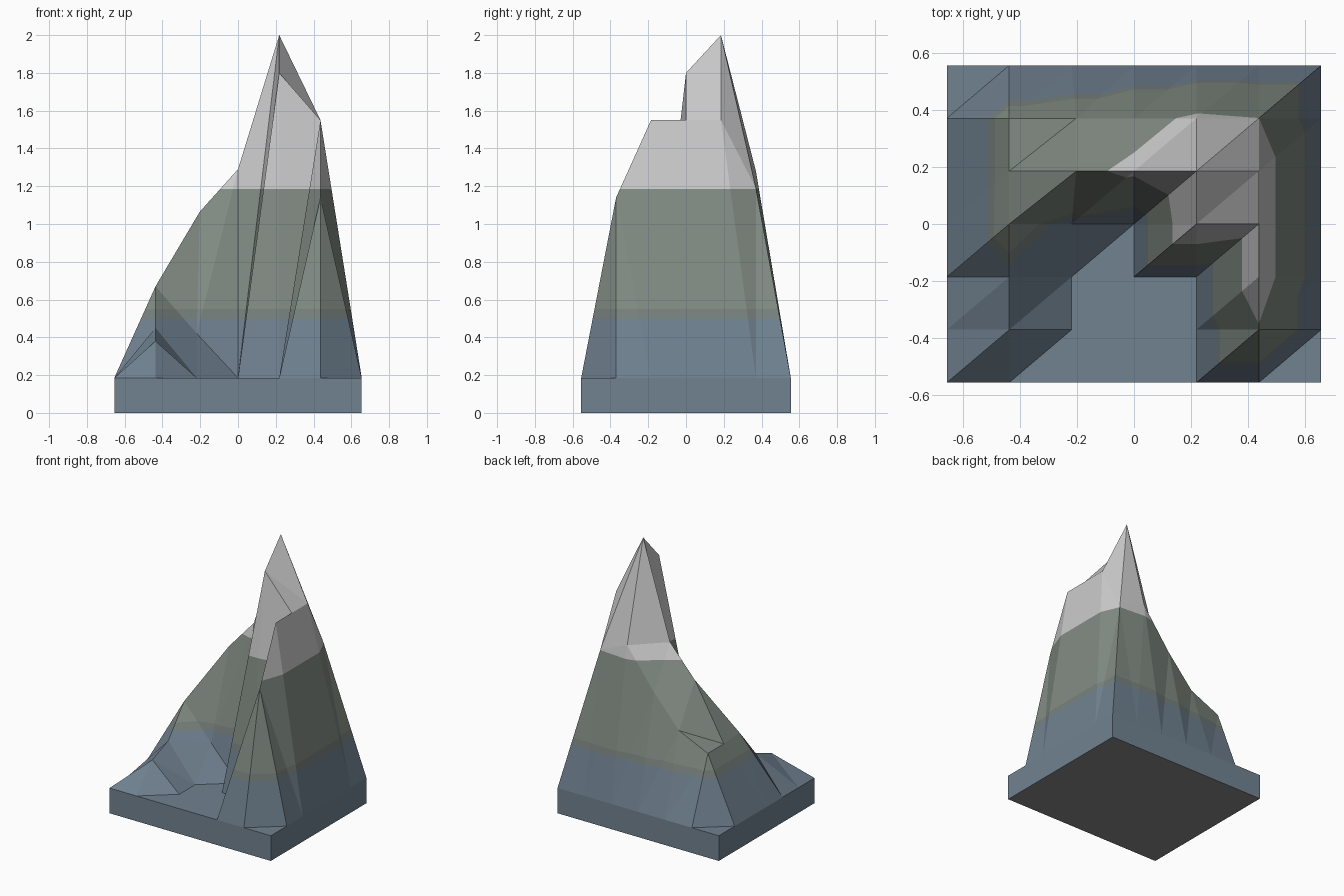
import bpy, bmesh

if "Cube" in bpy.data.objects:
    bpy.data.objects.remove(bpy.data.objects["Cube"])

HALF_X, HALF_Y, BASE, N = 0.655, 0.555, 0.185, 7

# Inner peak heights, rows run front to back, columns left to right
HEIGHTS = [
    [0.38, BASE, BASE, BASE, 1.14],
    [0.45, BASE, BASE, BASE, 1.55],
    [0.67, 0.42, BASE, 1.80, 1.55],
    [0.66, 1.065, 1.29, 2.00, 1.55],
    [0.66, 0.765, 0.99, 1.28, 1.19],
]

# Colour bands: name, upper limit, colour
BANDS = [
    ("lower_slate", 0.50, (0.165, 0.225, 0.285, 1)),
    ("olive_strip", 0.55, (0.19, 0.225, 0.21, 1)),
    ("middle_green", 1.185, (0.225, 0.265, 0.23, 1)),
    ("summit_white", 9.0, (0.52, 0.52, 0.52, 1)),
]


def height(i, j):
    inside = 0 < i < N - 1 and 0 < j < N - 1
    return HEIGHTS[j - 1][i - 1] if inside else BASE


def position(i, j):
    x = -HALF_X + 2 * HALF_X * i / (N - 1)
    y = -HALF_Y + 2 * HALF_Y * j / (N - 1)
    if i == 2 and j in (4, 5):      # slightly shifted ridge points
        x += 0.016
    return x, y, height(i, j)


def make_object(name, bm, materials):
    mesh = bpy.data.meshes.new(name)
    bm.to_mesh(mesh)
    bm.free()
    for m in materials:
        mesh.materials.append(m)
    obj = bpy.data.objects.new(name, mesh)
    bpy.context.collection.objects.link(obj)
    return obj


materials = []
for name, _, colour in BANDS:
    mat = bpy.data.materials.new(name)
    mat.diffuse_color = colour
    mat.use_nodes = True
    mat.node_tree.nodes["Principled BSDF"].inputs["Base Color"].default_value = mat.diffuse_color
    materials.append(mat)
grey = bpy.data.materials.new("underside_grey")
grey.diffuse_color = (0.25, 0.25, 0.25, 1)
grey.use_nodes = True
grey.node_tree.nodes["Principled BSDF"].inputs["Base Color"].default_value = grey.diffuse_color

# Mountain surface: triangulated grid, all diagonals the same way
bm = bmesh.new()
v = [[bm.verts.new(position(i, j)) for i in range(N)] for j in range(N)]
for j in range(N - 1):
    for i in range(N - 1):
        a, b, c, d = v[j][i], v[j][i + 1], v[j + 1][i + 1], v[j + 1][i]
        bm.faces.new((a, b, c))
        bm.faces.new((a, c, d))

# Cut the slopes at the band limits and colour each band
for _, limit, _ in BANDS[:-1]:
    bmesh.ops.bisect_plane(bm, geom=bm.verts[:] + bm.edges[:] + bm.faces[:],
                           plane_co=(0, 0, limit), plane_no=(0, 0, 1))
for f in bm.faces:
    z = f.calc_center_median().z
    f.material_index = next(k for k, b in enumerate(BANDS) if z < b[1])
make_object("mountain", bm, materials)

# Plinth: open-topped box below the mountain
bm = bmesh.new()
bmesh.ops.create_cube(bm, size=1)
for p in bm.verts:
    p.co = (p.co.x * 2 * HALF_X, p.co.y * 2 * HALF_Y, (p.co.z + 0.5) * BASE)
bm.normal_update()
bmesh.ops.delete(bm, geom=[f for f in bm.faces if f.normal.z > 0.5], context="FACES")
for f in bm.faces:
    f.material_index = 1 if f.normal.z < -0.5 else 0
make_object("plinth", bm, [materials[0], grey])
